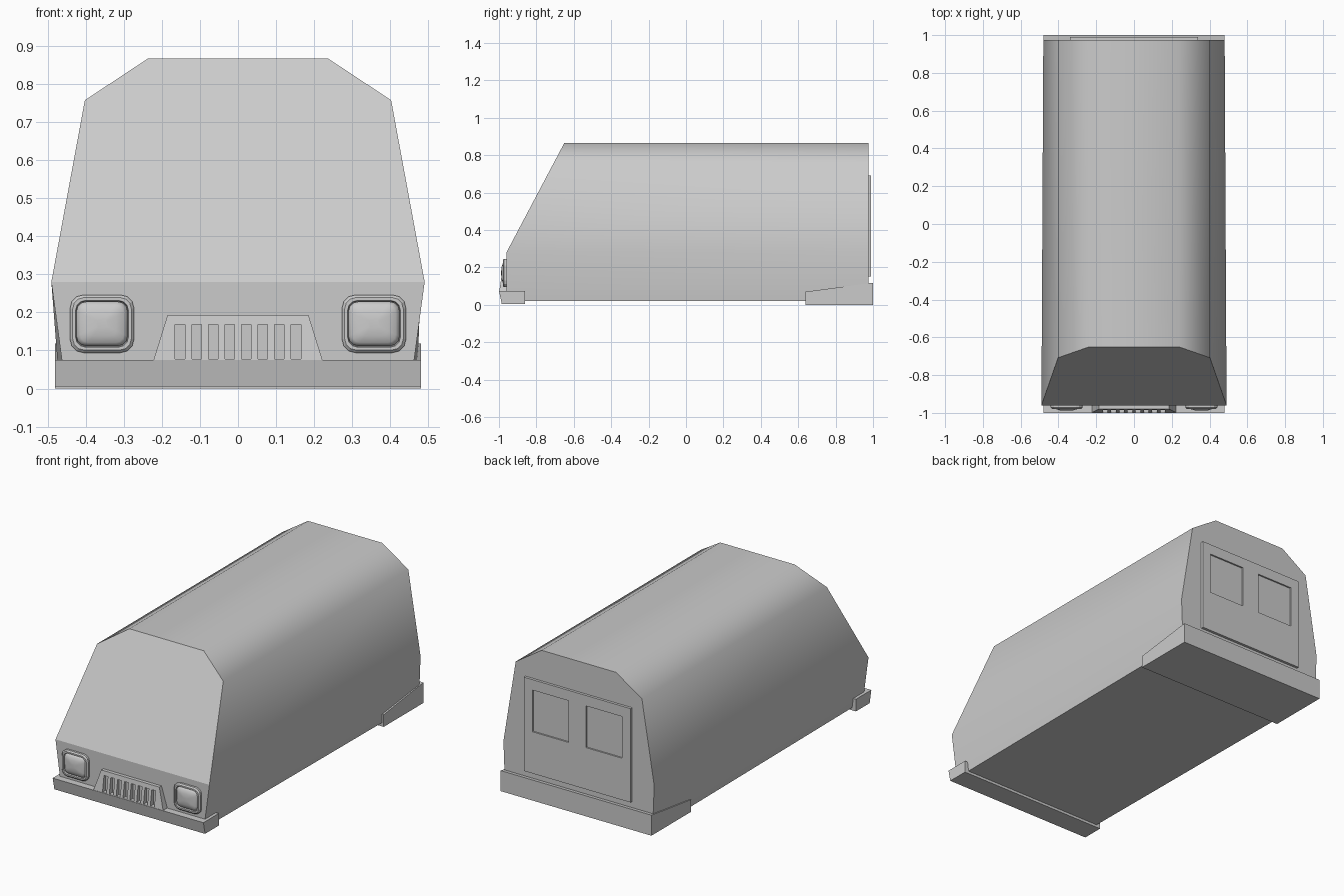
import bpy, bmesh, math

cube = bpy.data.objects.get("Cube")
if cube:
    bpy.data.objects.remove(cube, do_unlink=True)

grey = bpy.data.materials.new("plain grey")
grey.use_nodes = True
grey.diffuse_color = (0.6, 0.6, 0.6, 1)
grey.node_tree.nodes["Principled BSDF"].inputs["Base Color"].default_value = (0.6, 0.6, 0.6, 1)


def finish(name, bm):
    bmesh.ops.recalc_face_normals(bm, faces=bm.faces)
    mesh = bpy.data.meshes.new(name)
    bm.to_mesh(mesh)
    bm.free()
    mesh.materials.append(grey)
    obj = bpy.data.objects.new(name, mesh)
    bpy.context.collection.objects.link(obj)
    return obj


def loft(bm, rings, smooth=False, caps=True):
    """Bridge closed rings of points; optionally smooth the side faces."""
    loops = [[bm.verts.new(p) for p in ring] for ring in rings]
    for a, b in zip(loops, loops[1:]):
        for i in range(len(a)):
            j = (i + 1) % len(a)
            bm.faces.new((a[i], a[j], b[j], b[i])).smooth = smooth
    if caps:
        bm.faces.new(loops[0])
        bm.faces.new(loops[-1])
    return loops


def slab(name, x0, x1, profile):
    """Extrude a (y, z) profile along x."""
    bm = bmesh.new()
    loft(bm, [[(x, y, z) for y, z in profile] for x in (x0, x1)])
    return finish(name, bm)


def mirrored(points):
    return points + [(-x, *rest) for x, *rest in reversed(points)]


# Body shell: tapered section with a sloping windscreen
bm = bmesh.new()
front = mirrored([(0.455, -0.96, 0.02), (0.49, -0.96, 0.28),
                  (0.402, -0.708, 0.757), (0.237, -0.65, 0.866)])
back = mirrored([(0.47, 0.975, 0.02), (0.48, 0.975, 0.28),
                 (0.402, 0.975, 0.757), (0.237, 0.975, 0.866)])
f, b = loft(bm, [front, back], smooth=True, caps=False)
bm.faces.new((f[0], f[1], f[6], f[7]))
bm.faces.new(f[1:7])
bm.faces.new(b)
for e in bm.edges:
    both_sides = all(face.smooth for face in e.link_faces)
    at_floor = all(v.co.z < 0.03 for v in e.verts)
    e.smooth = both_sides and not at_floor
finish("body", bm)

# Bumpers
slab("front_bumper", -0.48, 0.48,
     [(-0.86, 0.005), (-0.985, 0.005), (-1.0, 0.075), (-0.86, 0.075)])
slab("rear_bumper", -0.48, 0.48,
     [(0.64, 0.0), (1.0, 0.0), (1.0, 0.118), (0.64, 0.07)])

# Grille: leaning trapezoid plate with cut slots
bm = bmesh.new()
loft(bm, [mirrored([(0.222, y, 0.074), (0.185, y + lean, 0.193)])
          for y, lean in ((-0.998, 0.018), (-0.955, 0.0))])
grille = finish("grille", bm)
bm = bmesh.new()
for i in range(8):
    made = bmesh.ops.create_cube(bm, size=1)["verts"]
    bmesh.ops.scale(bm, vec=(0.025, 0.05, 0.091), verts=made)
    bmesh.ops.translate(bm, vec=((i - 3.5) * 0.0435, -0.995, 0.1225), verts=made)
cutter = finish("grille_slot_cutter", bm)
cutter.hide_render = True
cutter.hide_viewport = True
cut = grille.modifiers.new("slots", 'BOOLEAN')
cut.operation = 'DIFFERENCE'
cut.solver = 'EXACT'
cut.object = cutter


# Headlights: rounded rim with a domed lens
def rounded_ring(cx, cz, w, h, r, y, steps=4):
    ring = []
    for k, (sx, sz) in enumerate(((1, 1), (-1, 1), (-1, -1), (1, -1))):
        for s in range(steps):
            a = math.radians(90 * (k + s / (steps - 1)))
            ring.append((cx + sx * (w - r) + r * math.cos(a), y,
                         cz + sz * (h - r) + r * math.sin(a)))
    return ring


for side, label in ((1, "left"), (-1, "right")):
    cx, cz = side * 0.357, 0.17
    bm = bmesh.new()
    loft(bm, [rounded_ring(cx, cz, w, h, r, y) for w, h, r, y in (
        (0.084, 0.076, 0.035, -0.95), (0.084, 0.076, 0.035, -0.972),
        (0.077, 0.069, 0.03, -0.979), (0.069, 0.061, 0.025, -0.979),
        (0.067, 0.059, 0.025, -0.965))])
    finish(label + "_headlight_rim", bm)
    bm = bmesh.new()
    loft(bm, [rounded_ring(cx, cz, 0.067 * s, 0.058 * s, 0.025 * s, y)
              for s, y in ((1, -0.962), (1, -0.972), (0.85, -0.98),
                           (0.55, -0.986), (0.2, -0.988))])
    for face in bm.faces:
        face.smooth = True
    finish(label + "_headlight_lens", bm)

# Rear door: panel with two recessed windows
bm = bmesh.new()
xs = (-0.34, -0.285, -0.055, 0.055, 0.285, 0.34)
zs = (0.15, 0.39, 0.63, 0.69)
grid = [[bm.verts.new((x, 0.99, z)) for x in xs] for z in zs]
windows = []
for r in range(3):
    for c in range(5):
        face = bm.faces.new((grid[r][c], grid[r + 1][c],
                             grid[r + 1][c + 1], grid[r][c + 1]))
        if r == 1 and c in (1, 3):
            windows.append(face)
rim = [e for e in bm.edges if e.is_boundary]
skirt = bmesh.ops.extrude_edge_only(bm, edges=rim)["geom"]
bmesh.ops.translate(bm, vec=(0, -0.016, 0),
                    verts=[g for g in skirt if isinstance(g, bmesh.types.BMVert)])
bmesh.ops.edgeloop_fill(bm, edges=[e for e in bm.edges if e.is_boundary])
for pane in bmesh.ops.extrude_discrete_faces(bm, faces=windows)["faces"]:
    bmesh.ops.translate(bm, vec=(0, -0.009, 0), verts=list(pane.verts))
finish("rear_door", bm)
